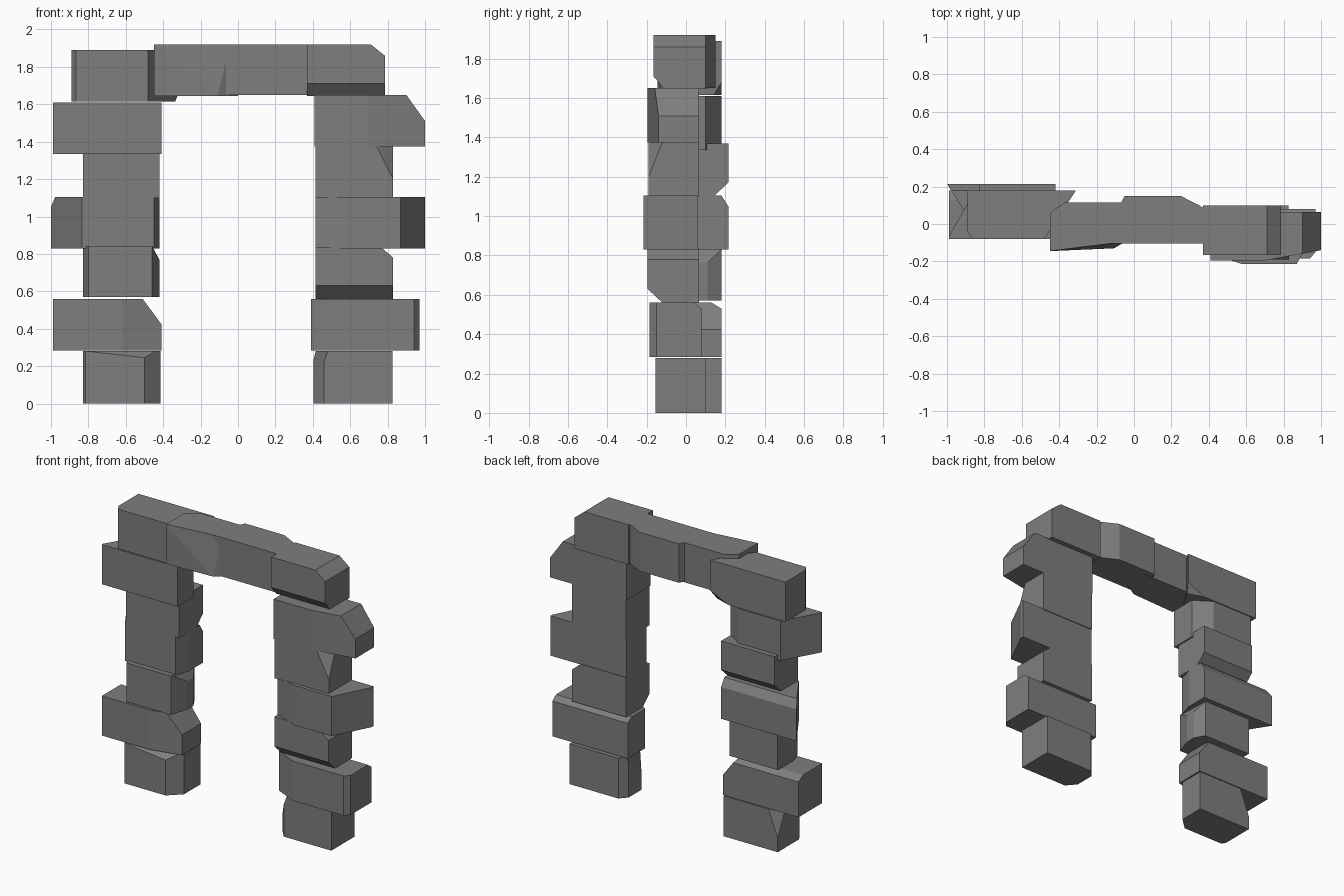
import bpy, bmesh
from mathutils import Vector

if "Cube" in bpy.data.objects:
    bpy.data.objects.remove(bpy.data.objects["Cube"])

stone = bpy.data.materials.new("grey stone")
stone.diffuse_color = (0.21, 0.21, 0.21, 1)
stone.use_nodes = True
stone.node_tree.nodes["Principled BSDF"].inputs["Base Color"].default_value = stone.diffuse_color


def v(a, b):
    """Vertical chamfer through plan points a and b (x, y)."""
    return [(*a, 0), (*b, 0), (*a, 1)]


def sx(a, b):
    """Chamfer running along y, through (x, z) points."""
    return [(a[0], 0, a[1]), (b[0], 0, b[1]), (a[0], 1, a[1])]


def sy(a, b):
    """Chamfer running along x, through (y, z) points."""
    return [(0, *a), (0, *b), (1, *a)]


def block(name, x, y, z, *cuts):
    """Box with planar chips cut off, each plane given by three points."""
    bm = bmesh.new()
    bmesh.ops.create_cube(bm, size=1)
    mid = Vector((sum(x), sum(y), sum(z))) / 2
    size = Vector((x[1] - x[0], y[1] - y[0], z[1] - z[0]))
    for p in bm.verts:
        p.co = mid + p.co * size
    for cut in cuts:
        a, b, c = (Vector(p) for p in cut)
        n = (b - a).cross(c - a).normalized()
        if n.dot(mid - a) > 0:
            n = -n
        bmesh.ops.bisect_plane(bm, geom=bm.verts[:] + bm.edges[:] + bm.faces[:],
                               dist=1e-5, plane_co=a, plane_no=n, clear_outer=True)
    points = [p.co.copy() for p in bm.verts]
    bm.free()
    # close the cut stone as a clean convex solid
    bm = bmesh.new()
    for p in points:
        bm.verts.new(p)
    bmesh.ops.remove_doubles(bm, verts=bm.verts[:], dist=1e-4)
    bmesh.ops.convex_hull(bm, input=bm.verts[:])
    bmesh.ops.dissolve_limit(bm, angle_limit=0.01, verts=bm.verts[:], edges=bm.edges[:])
    bmesh.ops.recalc_face_normals(bm, faces=bm.faces[:])
    mesh = bpy.data.meshes.new(name)
    bm.to_mesh(mesh)
    bm.free()
    mesh.materials.append(stone)
    bpy.context.collection.objects.link(bpy.data.objects.new(name, mesh))


# Left pillar, bottom to top
block("left_stone_1", (-.83, -.415), (-.08, .18), (0, .28),
      v((-.5, -.08), (-.415, .0)), v((-.83, -.05), (-.815, -.08)),
      [(-.81, -.08, .28), (-.5, -.08, .245), (-.44, -.025, .28)],
      [(-.83, .09, .28), (-.76, .18, .28), (-.81, .18, .15)])
block("left_stone_2", (-.99, -.41), (-.08, .18), (.285, .56),
      sx((-.51, .56), (-.41, .425)), v((-.62, -.08), (-.41, -.03)),
      sy((.13, .56), (.18, .53)))
block("left_stone_3", (-.83, -.42), (-.08, .18), (.57, .84),
      v((-.83, .0), (-.8, -.08)), v((-.46, -.08), (-.42, .04)),
      [(-.42, .11, .6), (-.46, .18, .6), (-.42, .11, .68)],
      [(-.46, 0, .84), (-.42, 0, .77), (-.46, .18, .83)])
block("left_stone_4", (-1, -.42), (-.045, .215), (.83, 1.105),
      v((-1, .215), (-.835, -.045)), v((-.45, -.045), (-.42, .06)),
      sy((.18, 1.105), (.215, 1.05)))
block("left_stone_5", (-.83, -.42), (-.045, .215), (1.1, 1.37),
      sy((.215, 1.17), (.14, 1.1)))
block("left_stone_6", (-.99, -.41), (-.08, .18), (1.335, 1.61),
      v((-.99, -.065), (-.85, .18)), v((-.41, .1), (-.53, .18)))
block("left_stone_7", (-.89, -.31), (-.08, .18), (1.615, 1.89),
      v((-.48, -.08), (-.31, .18)), v((-.89, -.04), (-.865, -.08)),
      [(-.31, .18, 1.68), (-.335, .14, 1.615), (-.45, .18, 1.615)])

# Right pillar, bottom to top
block("right_stone_1", (.405, .825), (-.155, .1), (0, .28),
      v((.405, -.09), (.46, -.155)), v((.405, .05), (.45, .1)),
      [(.405, -.09, .12), (.48, -.155, .28), (.44, -.02, .28)])
block("right_stone_2", (.39, .97), (-.185, .08), (.285, .56),
      v((.39, -.11), (.55, -.185)), v((.97, -.15), (.94, -.185)),
      sy((.04, .56), (.08, .53)))
block("right_stone_3", (.415, .83), (-.195, .065), (.56, .835),
      sy((-.195, .63), (-.12, .56)), sx((.765, .835), (.83, .78)))
block("right_stone_4", (.415, 1), (-.215, .06), (.83, 1.105),
      v((.415, -.16), (.58, -.215)), v((.87, -.215), (1, .04)))
block("right_stone_5", (.415, .83), (-.19, .065), (1.1, 1.375),
      [(.74, -.19, 1.375), (.82, -.19, 1.22), (.83, -.12, 1.375)])
block("right_stone_6", (.41, 1), (-.195, .065), (1.375, 1.65),
      sx((.9, 1.65), (1, 1.51)), v((.7, -.195), (1, -.14)))

# Lintel, left to right
block("lintel_stone_left", (-.45, .0), (-.145, .115), (1.645, 1.92),
      v((-.45, .06), (-.37, .115)), v((-.45, -.145), (-.107, -.13)),
      v((-.107, -.13), (-.03, -.085)),
      [(-.44, -.143, 1.92), (-.107, -.13, 1.885), (-.05, -.095, 1.92)])
block("lintel_stone_middle", (-.18, .405), (-.105, .15), (1.65, 1.92),
      v((-.07, .11), (-.05, .15)), v((.25, .15), (.405, .07)))
block("lintel_stone_right", (.37, .785), (-.165, .1), (1.645, 1.92),
      sy((-.165, 1.71), (-.11, 1.645)), sx((.71, 1.92), (.785, 1.86)))
